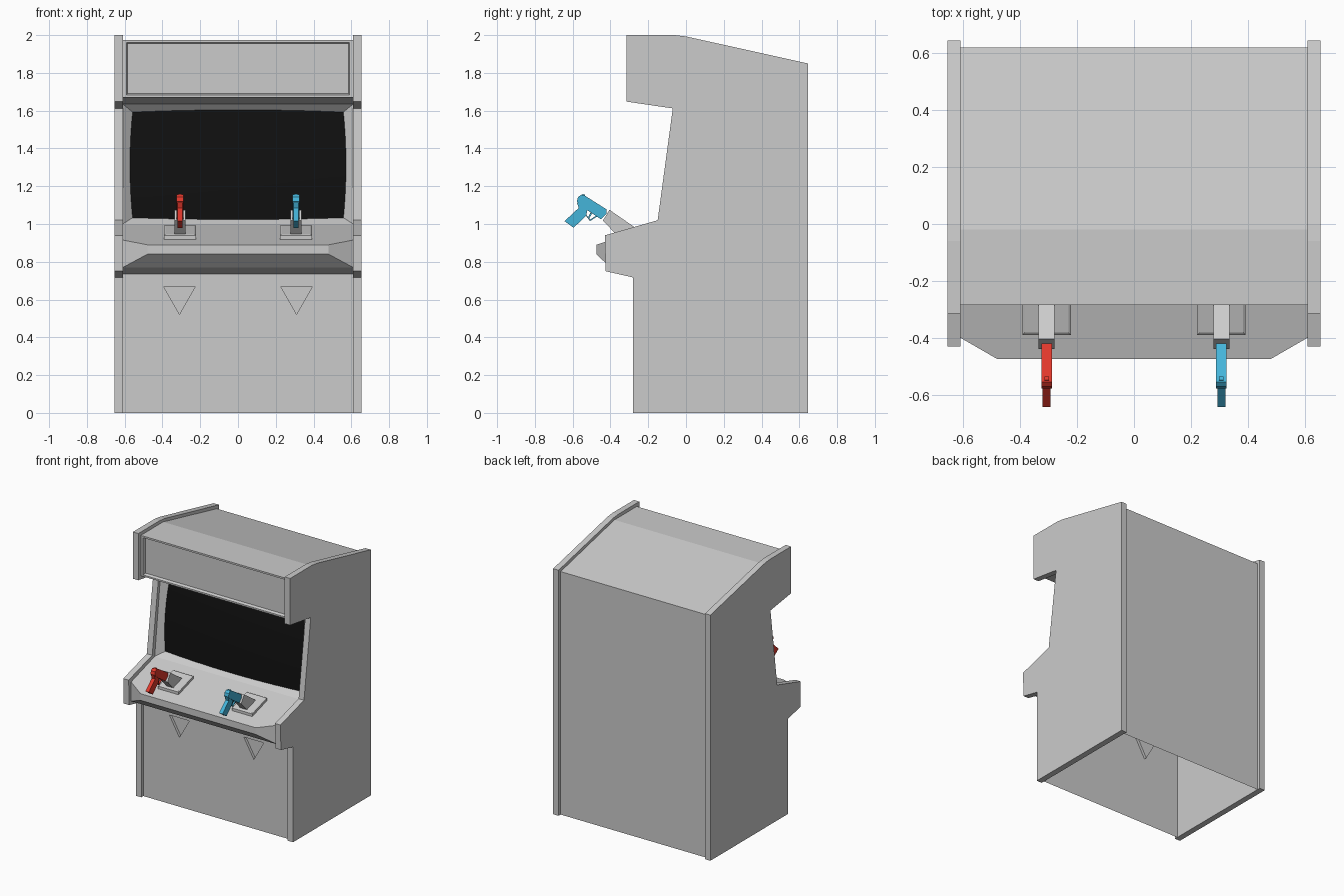
import bpy, bmesh
from mathutils import Vector

if "Cube" in bpy.data.objects:
    bpy.data.objects.remove(bpy.data.objects["Cube"])


def material(name, rgb):
    m = bpy.data.materials.new(name)
    m.diffuse_color = (*rgb, 1)
    m.use_nodes = True
    m.node_tree.nodes["Principled BSDF"].inputs["Base Color"].default_value = m.diffuse_color
    return m


def finish(name, bm, mat=None, recalc=False):
    bmesh.ops.remove_doubles(bm, verts=bm.verts, dist=1e-5)
    if recalc:
        bmesh.ops.recalc_face_normals(bm, faces=bm.faces)
    me = bpy.data.meshes.new(name)
    bm.to_mesh(me)
    bm.free()
    ob = bpy.data.objects.new(name, me)
    bpy.context.collection.objects.link(ob)
    if mat:
        me.materials.append(mat)
    return ob


def prism(name, profile, x0, x1, mat=None):
    """Solid: (y, z) profile extruded along x."""
    bm = bmesh.new()
    f = bm.faces.new([bm.verts.new((x0, y, z)) for y, z in profile])
    ex = bmesh.ops.extrude_face_region(bm, geom=[f])["geom"]
    bmesh.ops.translate(bm, vec=(x1 - x0, 0, 0),
                        verts=[v for v in ex if isinstance(v, bmesh.types.BMVert)])
    return finish(name, bm, mat, True)


def sheet(name, path, x):
    """Open panel: (y, z) path stretched from -x to x."""
    bm = bmesh.new()
    rows = [[bm.verts.new((s * x, y, z)) for s in (-1, 1)] for y, z in path]
    for a, b in zip(rows, rows[1:]):
        bm.faces.new((a[0], a[1], b[1], b[0]))
    return finish(name, bm)


def rings(name, loops, cap=True):
    """Bridge successive loops of points, optionally closing the last."""
    bm = bmesh.new()
    vs = [[bm.verts.new(p) for p in loop] for loop in loops]
    for a, b in zip(vs, vs[1:]):
        for i in range(len(a)):
            j = (i + 1) % len(a)
            bm.faces.new((a[i], a[j], b[j], b[i]))
    if cap:
        bm.faces.new(vs[-1])
    return finish(name, bm)


def front_rect(x, lo, hi):
    """Rectangle facing the front; lo and hi are (y, z)."""
    return [(-x, *lo), (x, *lo), (x, *hi), (-x, *hi)]


red = material("red", (0.75, 0.04, 0.025))
blue = material("blue", (0.06, 0.46, 0.70))
black = material("black", (0.005, 0.005, 0.005))
W = 0.61

# Side panels
side = [(-.28, 0), (.645, 0), (.645, 1.85), (0, 1.993), (-.06, 2), (-.315, 2),
        (-.315, 1.648), (-.07, 1.612), (-.15, 1.02), (-.43, .94), (-.425, .75), (-.28, .717)]
for s, n in ((-1, "left"), (1, "right")):
    prism(n + "_side_panel", side, s * W, s * .655)

# Top, back and marquee underside
sheet("top_and_back", [(-.285, 1.975), (-.02, 1.975), (.62, 1.83), (.62, 0)], W)
sheet("marquee_underside", [(-.045, 1.635), (-.285, 1.67)], W)

# Marquee with recessed face
rings("marquee", [front_rect(W, (-.285, 1.67), (-.285, 1.975)),
                  front_rect(.59, (-.285, 1.682), (-.285, 1.962)),
                  front_rect(.585, (-.265, 1.69), (-.265, 1.955))])

# Screen bezel sloping inwards, and the bulging screen
rings("screen_bezel", [front_rect(W, (-.12, 1.0), (-.045, 1.635)),
                       front_rect(.555, (-.065, 1.035), (0, 1.59))], cap=False)
bm = bmesh.new()
bmesh.ops.create_grid(bm, x_segments=10, y_segments=8, size=1)
for v in bm.verts:
    s, t = v.co.x, v.co.y
    z = 1.314 + .296 * t
    plane = -.12 + (z - 1.0) * .118
    v.co = Vector((.575 * s, plane + .05 - .03 * (1 - (s * s + t * t) / 2), z))
screen = finish("screen", bm, black)
screen.data.polygons.foreach_set("use_smooth", [True] * len(screen.data.polygons))

# Control panel with chamfered front corners
bm = bmesh.new()
L, R = [[bm.verts.new((s * x, y, z)) for x, y, z in
         ((W, -.12, 1.0), (W, -.40, .915), (.48, -.475, .89),
          (.48, -.475, .84), (W, -.40, .77), (W, -.255, .735))] for s in (-1, 1)]
bm.faces.new((L[0], L[1], L[2], R[2], R[1], R[0]))
for a, b in ((2, 3), (3, 4), (4, 5)):
    bm.faces.new((L[a], L[b], R[b], R[a]))
bm.faces.new((L[1], L[4], L[3], L[2]))
bm.faces.new((R[1], R[2], R[3], R[4]))
finish("control_panel", bm)

# Lower front panel, each half with a triangular recess
for n, x0, x1 in (("left", -W, 0), ("right", 0, W)):
    c = -.31 if x0 < 0 else .31
    outer = [(x0, -.255, 0), (x1, -.255, 0), (x1, -.255, .735), (x0, -.255, .735)]
    tri = [(c, .522), (c + .083, .668), (c - .083, .668)]
    bm = bmesh.new()
    o = [bm.verts.new(p) for p in outer]
    a, b = [[bm.verts.new((x, y, z)) for x, z in tri] for y in (-.255, -.235)]
    bm.faces.new((o[0], o[1], a[0]))
    bm.faces.new((o[1], o[2], a[1], a[0]))
    bm.faces.new((o[2], o[3], a[2], a[1]))
    bm.faces.new((o[3], o[0], a[0], a[2]))
    for i in range(3):
        j = (i + 1) % 3
        bm.faces.new((a[i], a[j], b[j], b[i]))
    bm.faces.new(b)
    finish(n + "_front_panel", bm)


def base_loop(c, inset, height):
    """Rectangle lying on the sloped control panel."""
    x, y0, y1 = .085 - inset, -.39 + inset, -.215 - inset
    return [(c + sx * x, y, 1.0 + (y + .12) * .304 + height)
            for sx, y in ((-1, y0), (1, y0), (1, y1), (-1, y1))]


# Light guns with holsters and base plates
slide = [(-.578, 1.118), (-.572, 1.142), (-.555, 1.155), (-.535, 1.15),
         (-.42, 1.077), (-.42, 1.055), (-.45, 1.025), (-.53, 1.078)]
grip = [(-.578, 1.115), (-.52, 1.085), (-.528, 1.045), (-.595, .98), (-.643, 1.015), (-.568, 1.085)]
guard = [(-.533, 1.048), (-.508, 1.015), (-.47, 1.04)]
for n, c, mat in (("left", -.307, red), ("right", .307, blue)):
    rings(n + "_holster_base", [base_loop(c, 0, 0), base_loop(c, 0, .02),
                                base_loop(c, .008, .025)])
    prism(n + "_holster", [(-.405, 1.075), (-.265, .978), (-.36, .935), (-.44, 1.018)],
          c - .028, c + .028)
    prism(n + "_gun_slide", slide, c - .018, c + .018, mat)
    prism(n + "_gun_grip", grip, c - .014, c + .014, mat)
    prism(n + "_gun_sight", [(-.553, 1.15), (-.548, 1.16), (-.535, 1.155), (-.535, 1.145)],
          c - .008, c + .008, mat)
    # Trigger guard and trigger
    prism(n + "_gun_guard", guard + [(y, z + .008) for y, z in reversed(guard)],
          c - .006, c + .006, mat)
    prism(n + "_gun_trigger", [(-.507, 1.06), (-.497, 1.055), (-.512, 1.03), (-.518, 1.034)],
          c - .004, c + .004, mat)
